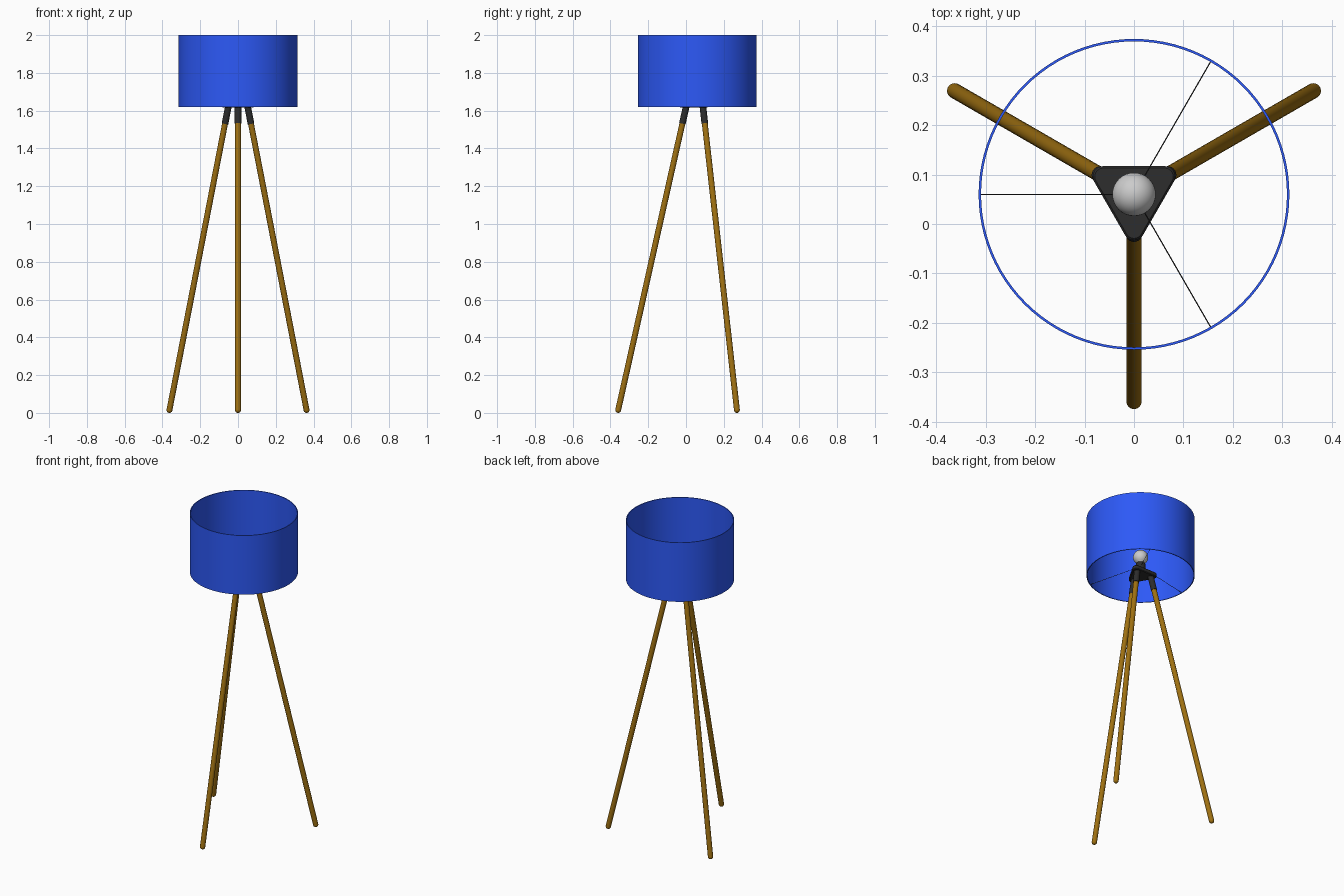
import bpy, bmesh
from math import sin, cos, pi, radians
from mathutils import Vector, Matrix

if "Cube" in bpy.data.objects:
    bpy.data.objects.remove(bpy.data.objects["Cube"])

CY = 0.06  # lamp axis offset in y


def material(name, rgb):
    m = bpy.data.materials.new(name)
    m.diffuse_color = (*rgb, 1)
    m.use_nodes = True
    m.node_tree.nodes["Principled BSDF"].inputs["Base Color"].default_value = m.diffuse_color
    return m


BLUE = material("blue_fabric", (0.026, 0.10, 0.93))
WOOD = material("wood", (0.35, 0.165, 0.006))
BLACK = material("black_metal", (0.026, 0.026, 0.026))


def finish(name, bm, mat=None, matrix=Matrix.Identity(4), angle=40):
    bmesh.ops.recalc_face_normals(bm, faces=bm.faces)
    me = bpy.data.meshes.new(name)
    bm.to_mesh(me)
    bm.free()
    me.transform(matrix)
    ob = bpy.data.objects.new(name, me)
    bpy.context.collection.objects.link(ob)
    if mat:
        me.materials.append(mat)
    bpy.ops.object.select_all(action='DESELECT')
    ob.select_set(True)
    bpy.context.view_layer.objects.active = ob
    bpy.ops.object.shade_smooth_by_angle(angle=radians(angle))
    return ob


def lathe(name, profile, mat=None, matrix=Matrix.Translation((0, CY, 0)), n=32, closed=False):
    """Spin (radius, z) points around local z."""
    bm = bmesh.new()
    vs = [bm.verts.new((r, 0, z)) for r, z in profile]
    edges = [bm.edges.new(p) for p in zip(vs, vs[1:])]
    if closed:
        edges.append(bm.edges.new((vs[-1], vs[0])))
    bmesh.ops.spin(bm, geom=vs + edges, cent=(0, 0, 0), axis=(0, 0, 1),
                   angle=2 * pi, steps=n, use_merge=True)
    bmesh.ops.remove_doubles(bm, verts=bm.verts, dist=1e-5)
    return finish(name, bm, mat, matrix)


def rod(name, a, b, profile_of, mat, n=24):
    """Lathe a profile along the line from a to b."""
    d = b - a
    m = Matrix.Translation(a) @ d.to_track_quat('Z', 'Y').to_matrix().to_4x4()
    return lathe(name, profile_of(d.length), mat, m, n)


def polar(deg, r, z):
    t = radians(deg)
    return Vector((r * cos(t), CY + r * sin(t), z))


# Drum shade, open at both ends
lathe("shade", [(0.3145, 1.62), (0.3145, 2.0), (0.3095, 2.0), (0.3095, 1.62)], BLUE, n=96, closed=True)

# Three splayed legs with round feet and black sleeves at the top
R = 0.0155


def leg_profile(length):
    foot = [(R * sin(t * pi / 12), -R * cos(t * pi / 12)) for t in range(7)]
    return foot + [(R, length), (0, length)]


def sleeve_profile(length):
    s = 0.0175
    return [(0, 0), (s, 0), (s, length), (0, length)]


for label, deg in (("front", -90), ("right", 30), ("left", 150)):
    foot, top = polar(deg, 0.419, R), polar(deg, 0.056, 1.635)
    joint = foot.lerp(top, 0.936)
    rod(label + "_leg", foot, foot.lerp(top, 0.95), leg_profile, WOOD)
    rod(label + "_leg_sleeve", joint, top, sleeve_profile, BLACK)

# Rounded triangular hub plate with a small chamfer
bm = bmesh.new()
rings = []
for z, rad in ((1.616, 0.017), (1.620, 0.021), (1.639, 0.021), (1.643, 0.017)):
    ring = []
    for deg in (-90, 30, 150):
        c = polar(deg, 0.072, z)
        for i in range(13):
            t = radians(deg - 60 + i * 10)
            ring.append(bm.verts.new(c + Vector((cos(t), sin(t), 0)) * rad))
    rings.append(ring)
for lo, hi in zip(rings, rings[1:]):
    for i in range(len(lo)):
        bm.faces.new((lo[i - 1], lo[i], hi[i], hi[i - 1]))
bm.faces.new(rings[0])
bm.faces.new(rings[-1])
finish("hub", bm, BLACK)

# Bulb socket
lathe("socket", [(0, 1.64), (0.028, 1.64), (0.028, 1.695), (0.024, 1.703), (0, 1.703)], BLACK)

# Bulb: sphere flowing into a short neck
BR, BZ = 0.044, 1.743
ball = [(BR * sin(radians(a)), BZ - BR * cos(radians(a))) for a in range(40, 180, 10)]
lathe("bulb", [(0, 1.695), (0.02, 1.695), (0.022, 1.704)] + ball + [(0, BZ + BR)])

# Three wires from the socket down to the shade's lower rim
for i, deg in enumerate((60, 180, 300)):
    rod(f"shade_wire_{i + 1}", polar(deg, 0.015, 1.68), polar(deg, 0.311, 1.622),
        lambda l: [(0, 0), (0.0012, 0), (0.0012, l), (0, l)], BLACK, n=8)
